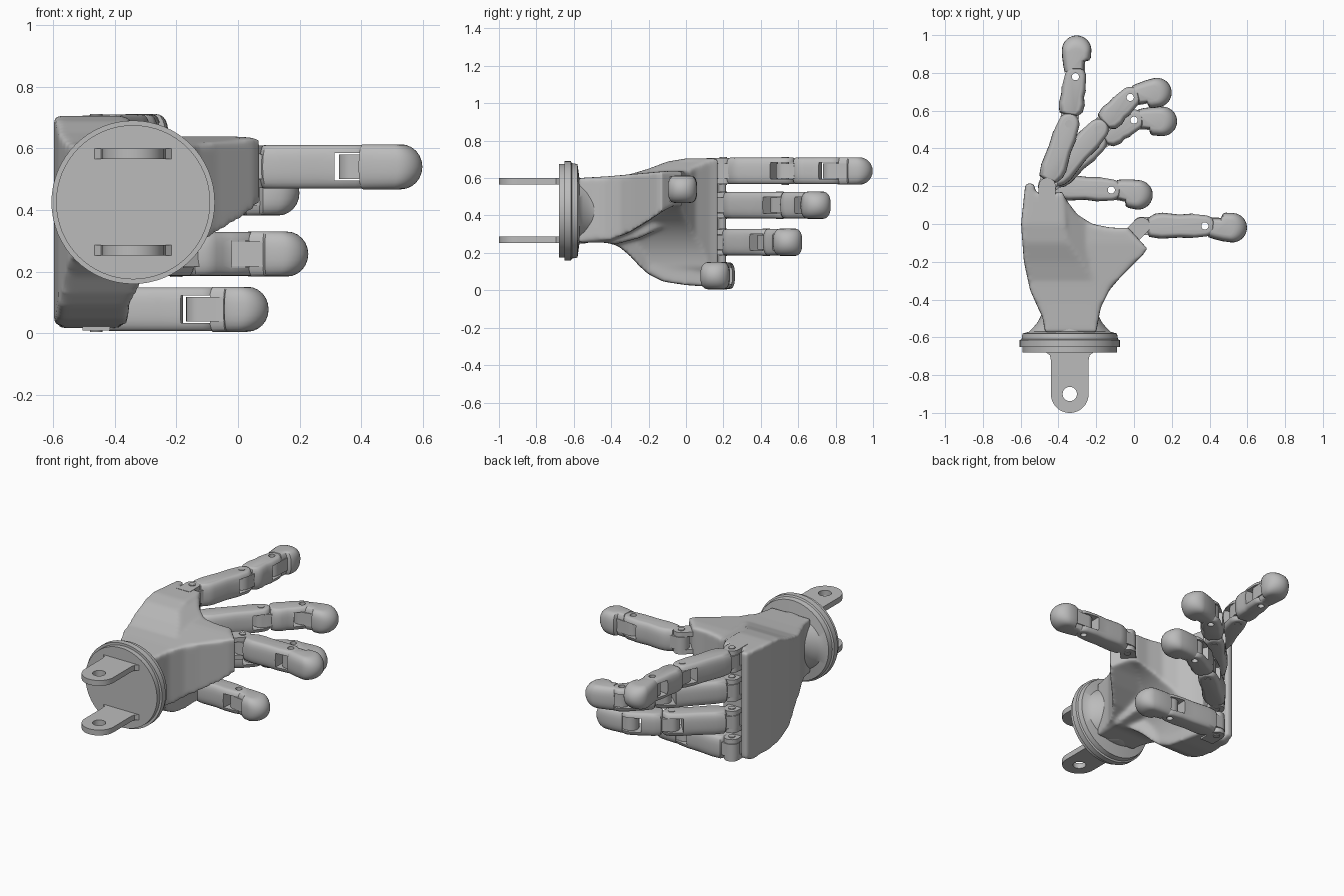
import bpy, bmesh
from math import sin, cos, pi, atan2, hypot, radians, sqrt
from mathutils import Matrix

cube = bpy.data.objects.get("Cube")
if cube:
    bpy.data.objects.remove(cube)

grey = bpy.data.materials.new("plain_grey")
grey.use_nodes = True
COLOUR = (0.5, 0.5, 0.5, 1)
grey.diffuse_color = COLOUR
grey.node_tree.nodes["Principled BSDF"].inputs["Base Color"].default_value = COLOUR


def loft(name, rings, matrix=None):
    """Closed solid through rings of equal point count."""
    bm = bmesh.new()
    loops = [[bm.verts.new(p) for p in ring] for ring in rings]
    n = len(loops[0])
    for a, b in zip(loops, loops[1:]):
        for i in range(n):
            bm.faces.new((a[i], a[(i + 1) % n], b[(i + 1) % n], b[i]))
    bm.faces.new(loops[0][::-1])
    bm.faces.new(loops[-1])
    if matrix:
        bm.transform(matrix)
    bmesh.ops.recalc_face_normals(bm, faces=bm.faces)
    mesh = bpy.data.meshes.new(name)
    bm.to_mesh(mesh)
    bm.free()
    ob = bpy.data.objects.new(name, mesh)
    bpy.context.collection.objects.link(ob)
    mesh.materials.append(grey)
    return ob


AXES = {"X": lambda u, v, w: (w, u, v), "Y": lambda u, v, w: (u, w, v), "Z": lambda u, v, w: (u, v, w)}


def prism(name, outline, lo, hi, axis="Z", matrix=None):
    put = AXES[axis]
    return loft(name, [[put(u, v, w) for u, v in outline] for w in (lo, hi)], matrix)


def arc(cx, cy, r, start, end, n=12):
    return [(cx + r * cos(radians(start + (end - start) * i / n)),
             cy + r * sin(radians(start + (end - start) * i / n))) for i in range(n + 1)]


def apply_modifiers(ob):
    deps = bpy.context.evaluated_depsgraph_get()
    mesh = bpy.data.meshes.new_from_object(ob.evaluated_get(deps))
    ob.modifiers.clear()
    ob.data = mesh


def combine(ob, other, operation):
    mod = ob.modifiers.new("combine", "BOOLEAN")
    mod.object, mod.operation, mod.solver = other, operation, "EXACT"
    apply_modifiers(ob)
    bpy.data.objects.remove(other)
    return ob


def smooth(ob, angle=35):
    bpy.ops.object.select_all(action="DESELECT")
    ob.select_set(True)
    bpy.context.view_layer.objects.active = ob
    bpy.ops.object.shade_smooth_by_angle(angle=radians(angle))


def bore(ob, x, y, r):
    combine(ob, prism("bore", arc(x, y, r, 0, 345, 23), -1, 2), "DIFFERENCE")


# Wrist: turned flange whose neck flares sideways only
WX, WZ = -0.34, 0.425
PROFILE = [(-.68, .25), (-.65, .25), (-.65, .265), (-.615, .265), (-.61, .255), (-.58, .25),
           (-.57, .215), (-.55, .195), (-.52, .17), (-.48, .15), (-.43, .14)]
flange = loft("wrist_flange", [[(WX + r * cos(i * pi / 32), y,
                                 WZ + (r if y < -.575 else min(r, .176)) * sin(i * pi / 32))
                                for i in range(64)] for y, r in PROFILE])
smooth(flange)

# Wrist mounting tabs
TAB = [(WX - .125, -.66), (WX - .125, -.68), (WX - .105, -.695), (WX - .1, -.72)]
TAB += arc(WX, -.9, .1, 180, 360, 24)
TAB += [(WX + .1, -.72), (WX + .105, -.695), (WX + .125, -.68), (WX + .125, -.66)]
for name, z in (("upper_tab", .583), ("lower_tab", .27)):
    tab = prism(name, TAB, z - .017, z + .017)
    bore(tab, WX, -.9, .038)
    smooth(tab)

# Palm: each chunk is a plan outline crossed with a side outline
SIDE = [(-.575, .6), (-.4, .61), (-.3, .62), (-.2, .65), (-.1, .688), (0, .705), (.22, .705),
        (.22, .04), (.16, .016), (0, .028), (-.12, .046), (-.2, .085), (-.25, .13),
        (-.3, .185), (-.36, .235), (-.42, .255), (-.575, .255)]
WEB_PLAN = [(-.47, -.575), (-.485, -.47), (-.55, -.35), (-.58, -.1), (-.5, .15), (-.38, .17),
            (-.36, .13), (-.3, .05), (-.22, 0), (-.12, -.02), (-.03, -.02), (.07, -.13),
            (.05, -.16), (-.07, -.28), (-.13, -.35), (-.175, -.44), (-.185, -.49), (-.2, -.575)]


def chunk(name, plan, side):
    return combine(prism(name, plan, -.1, .9), prism("side", side, -1, 1, "X"), "INTERSECT")


palm = chunk("palm",
             [(-.47, -.575), (-.485, -.49), (-.51, -.44), (-.55, -.35), (-.583, -.2), (-.598, 0),
              (-.575, .215), (-.53, .215), (-.52, .165), (-.38, .165), (-.37, .1), (-.36, 0),
              (-.35, -.2), (-.27, -.35), (-.2, -.47), (-.2, -.575)], SIDE)
thumb_web = chunk("thumb_web", WEB_PLAN,
                  [(-.575, .27), (-.4, .27), (-.3, .31), (-.2, .37), (-.12, .425), (-.06, .455),
                   (.17, .46), (.17, .64), (-.1, .638), (-.41, .61), (-.575, .6)])
# Concave hollow that blends the web into the back of the hand
hollow = chunk("palm_hollow", WEB_PLAN, SIDE)
curve = [(-.37, .1)] + arc(.01, .09, .365, 175, 95, 14) + [(.05, .46), (.05, .58), (-.2, .61), (-.37, .7), (-.6, .7), (-.6, .1)]
combine(hollow, prism("hollow_section", curve, -.6, .3, "Y"), "INTERSECT")
heel = chunk("palm_heel",
             [(-.5, -.46), (-.2, -.46), (-.19, -.36), (-.22, -.2), (-.31, 0), (-.5, .1)],
             [(-.46, .26), (-.38, .245), (-.25, .28), (-.05, .37), (.05, .45), (.05, .6), (-.46, .59)])
for part in (thumb_web, hollow, heel):
    combine(palm, part, "UNION")
remesh = palm.modifiers.new("remesh", "REMESH")
remesh.mode, remesh.voxel_size = "VOXEL", 0.01
relax = palm.modifiers.new("relax", "SMOOTH")
relax.factor, relax.iterations = 0.5, 14
apply_modifiers(palm)
palm.data.materials.clear()
palm.data.materials.append(grey)
smooth(palm, 50)

# Finger parts: rounded bodies, forked far ends, tongues at near ends
HALF = .073
TURNS = [radians(a) for a in range(-90, 91, 15)]


def finger_body(name, outline, matrix, tip):
    xs = [p[0] for p in outline]
    cx, half = (min(xs) + max(xs)) / 2, (max(xs) - min(xs)) / 2
    rings = []
    for t in TURNS:
        # Domed tips round off fully; other ends only soften
        fall = 1 - cos(t)
        h = sin(t) if tip else sin(t) * (1 - .03 * fall)
        far, near = (.07 * fall, .012 * fall) if tip else (.015 * fall, .015 * fall)
        width = 1 - (.5 if tip else .42) * fall ** 1.3
        rings.append([(x - (x - cx) / half * (far if x > cx else near), y * width, h * HALF)
                      for x, y in outline])
    return loft(name, rings, matrix)


def tongue(name, matrix, reach, r=.048, half=.04):
    outline = arc(0, 0, r, 90, 270, 14) + [(reach, -r), (reach, r)]
    return prism(name, outline, -half, half, "Z", matrix)


def placement(a, b, z, flip):
    angle = atan2(b[1] - a[1], b[0] - a[0])
    return (Matrix.Translation((a[0], a[1], z)) @ Matrix.Rotation(angle, 4, "Z")
            @ Matrix.Diagonal((1, flip, 1, 1)))


def pin(name, x, y, z):
    smooth(prism(name, arc(x, y, .02, 0, 345, 23), z - HALF - .001, z + HALF + .001))


def finger(label, z, points, flip=1, knuckle=(0, 1)):
    # Palm lugs that hold the first hinge
    x0, y0 = points[0]
    base = placement((x0, y0), (x0 - knuckle[0], y0 - knuckle[1]), z, 1)
    for side in (-1, 1):
        lug = tongue(label + "_knuckle_lug", base @ Matrix.Translation((0, 0, side * .055)), .09, .045, .014)
        smooth(lug)
    pin(label + "_knuckle_pin", x0, y0, z)
    last = len(points) - 2
    for i, (a, b) in enumerate(zip(points, points[1:])):
        m = placement(a, b, z, flip)
        length = hypot(b[0] - a[0], b[1] - a[1])
        name = f"{label}_segment_{i + 1}"
        if i == last:
            # Fingertip with a back shoulder and an inner notch
            outline = [(.035, -.045), (.032, .03), (.02, .058), (.05, .066), (.1, .075)]
            outline += arc(length - .08, 0, .078, 90, -90, 18) + [(.105, -.077), (.09, -.07), (.082, -.046)]
            body = finger_body(name, outline, m, True)
        else:
            start = .03 if i == 0 else .045
            outline = ([(start, -.04), (start, .035), (start + .01, .058), (.1, .068),
                        (length * .6, .062), (length - .05, .066)] + arc(length, 0, .06, 80, -80, 14)
                       + [(length - .06, -.066), (length * .6, -.06), (.11, -.07), (.07, -.064)])
            body = finger_body(name, outline, m, False)
            slot = [(length - .062, -.2), (length + .1, -.2), (length + .1, .2), (length - .062, .2)]
            combine(body, prism("slot", slot, -.044, .044, "Z", m), "DIFFERENCE")
        hinge = tongue(f"{label}_hinge_{i + 1}", m, .11)
        # Open bores at fingertip hinges, pins elsewhere
        if i == last:
            bore(hinge, *a, .019)
        elif i == last - 1:
            bore(body, *b, .019)
        if 0 < i < last:
            pin(f"{label}_pin_{i + 1}", *a, z)
        smooth(body, 40)
        smooth(hinge)


finger("index", .638, [(-.46, .2), (-.345, .53), (-.31, .78), (-.3, 1.0)])
finger("middle", .455, [(-.46, .2), (-.19, .5), (-.02, .67), (.2, .71)])
finger("ring", .257, [(-.46, .2), (-.2, .43), (0, .55), (.23, .54)])
finger("little", .078, [(-.46, .2), (-.12, .18), (.1, .14)])
finger("thumb", .54, [(.04, -.01), (.375, -.01), (.6, -.025)], flip=-1, knuckle=(.6, .6))
